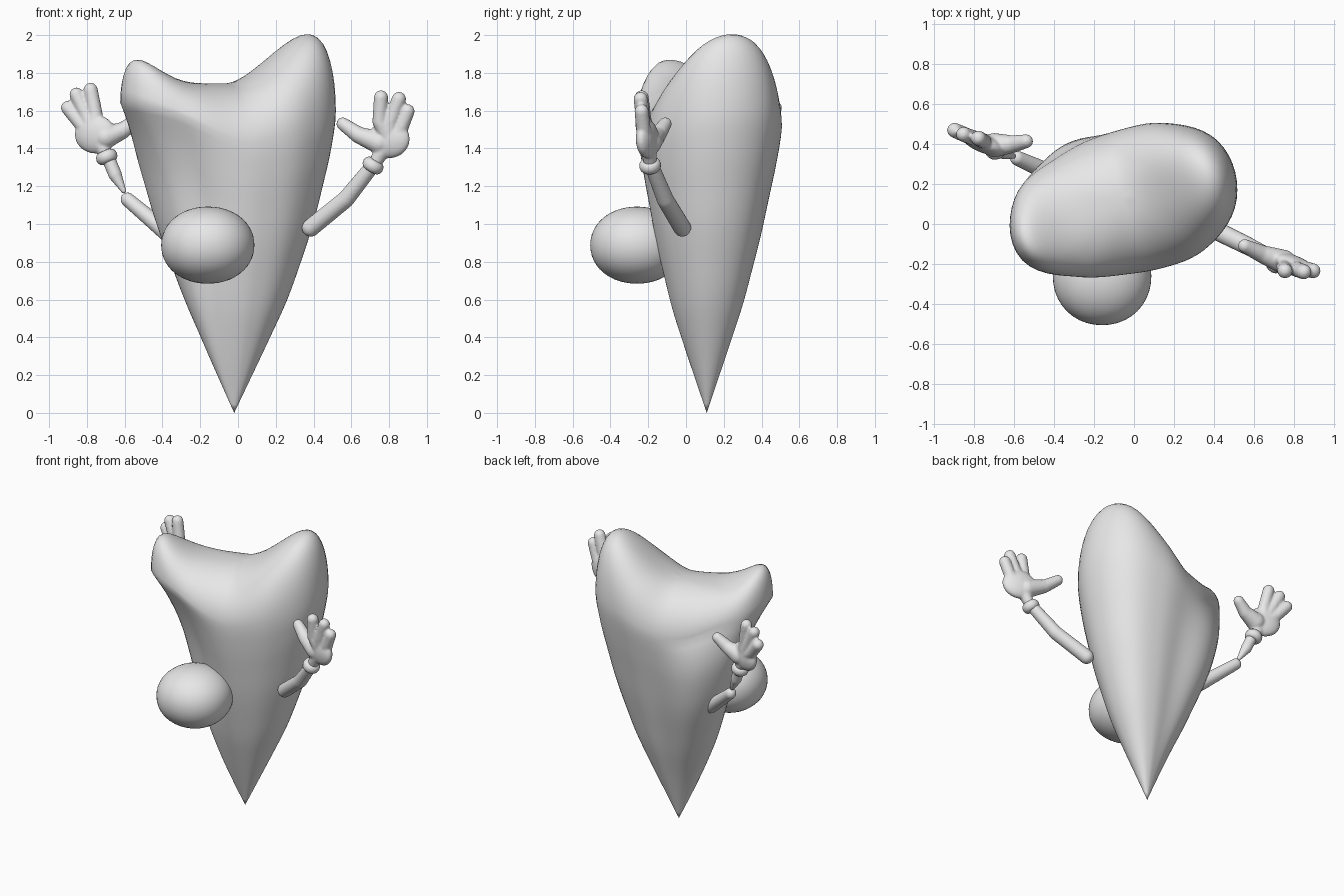
import bpy, bmesh, math
from mathutils import Vector, Matrix

cube = bpy.data.objects.get("Cube")
if cube:
    bpy.data.objects.remove(cube, do_unlink=True)

grey = bpy.data.materials.new("plain_grey")
grey.use_nodes = True
grey.diffuse_color = (0.8, 0.8, 0.8, 1)
grey.node_tree.nodes["Principled BSDF"].inputs["Base Color"].default_value = (0.8, 0.8, 0.8, 1)


def finish(bm, name, blend=0):
    """Turn a bmesh into a smooth object; blend fuses overlapping pieces."""
    bmesh.ops.recalc_face_normals(bm, faces=bm.faces[:])
    for f in bm.faces:
        f.smooth = True
    mesh = bpy.data.meshes.new(name)
    bm.to_mesh(mesh)
    bm.free()
    mesh.materials.append(grey)
    ob = bpy.data.objects.new(name, mesh)
    bpy.context.collection.objects.link(ob)
    if blend:
        m = ob.modifiers.new("fuse", "REMESH")
        m.mode, m.voxel_size, m.use_smooth_shade = "VOXEL", blend, True
        s = ob.modifiers.new("soften", "SMOOTH")
        s.factor, s.iterations = 0.5, 4


def catmull(vals, t):
    """Smooth value through evenly spaced samples that wrap around."""
    i = math.floor(t)
    u = t - i
    a, b, c, d = [vals[k % len(vals)] for k in (i - 1, i, i + 1, i + 2)]
    return b + 0.5 * u * (c - a + u * (2*a - 5*b + 4*c - d + u * (3*(b - c) + d - a)))


# Body: pointed cone whose rounded top is a ridge rising to two unequal horns
OUTLINE = [.575, .565, .44, .35, .34, .395, .54, .59, .45, .38, .40, .49]
WIDTH = [0, .165, .33, .49, .62, .74, .84, .935, 1.0, .98, -.165]
SEGS, SIDE, CAP = 80, 32, 20
TALL, SMALL = 17, 203


def toward(th, deg):
    return max(0, math.cos(th - math.radians(deg)))


def body_point(th, k, f):
    """k climbs the side from 0 to 1, f shrinks the cap from 1 to 0."""
    tall, small = toward(th, TALL), toward(th, SMALL)
    edge = 1.43 + 0.18 * tall ** 2 + 0.22 * small ** 2
    r = f * catmull(OUTLINE, th / math.tau * 12)
    if k < 1:
        swell = 2.2 * toward(th, 140) ** 6 - 1.6 * toward(th, 222) ** 4
        r *= catmull(WIDTH, k * 8) * (1 + swell * k * k * (1 - k))
        z = edge * k
    else:
        ridge = 1.745 + 1.88 * (r * tall) ** 1.75 + 4.7 * (r * small) ** 4
        z = edge + (ridge - edge) * math.sqrt(1 - f ** 2.2)
    cx, cy = -0.02 - 0.04 * k ** 3, 0.11 + 0.015 * k ** 3
    return cx + r * math.cos(th), cy + r * math.sin(th), z


bm = bmesh.new()
levels = [(i / SIDE, 1) for i in range(1, SIDE + 1)]
levels += [(1, math.cos(i / CAP * math.pi / 2)) for i in range(1, CAP)]
rings = [[bm.verts.new(body_point(j / SEGS * math.tau, k, f)) for j in range(SEGS)]
         for k, f in levels]
tip = bm.verts.new(body_point(0, 0, 1))
crown = bm.verts.new(body_point(0, 1, 0))
for j in range(SEGS):
    n = (j + 1) % SEGS
    bm.faces.new((tip, rings[0][n], rings[0][j]))
    bm.faces.new((crown, rings[-1][j], rings[-1][n]))
    for lo, hi in zip(rings, rings[1:]):
        bm.faces.new((lo[j], lo[n], hi[n], hi[j]))
finish(bm, "body")

# Nose: large, slightly boxy ball
bm = bmesh.new()
bmesh.ops.create_icosphere(bm, subdivisions=4, radius=1)
for v in bm.verts:
    v.co /= sum(abs(c) ** 2.08 for c in v.co) ** (1 / 2.08)
bm.transform(Matrix.LocRotScale((-0.16, -0.26, 0.888), None, (0.247, 0.247, 0.204)))
finish(bm, "nose")


def limb(bm, pts, radii):
    """Round-jointed tapered tube through the points."""
    pts = [Vector(p) for p in pts]
    for p, r in zip(pts, radii):
        bmesh.ops.create_uvsphere(bm, u_segments=16, v_segments=10, radius=r,
                                  matrix=Matrix.Translation(p))
    for p, q, r, s in zip(pts, pts[1:], radii, radii[1:]):
        d = q - p
        turn = d.to_track_quat("Z", "Y").to_matrix().to_4x4()
        bmesh.ops.create_cone(bm, cap_ends=True, segments=16, radius1=r, radius2=s,
                              depth=d.length, matrix=Matrix.Translation((p + q) / 2) @ turn)


def cuff(name, centre, axis):
    """Soft ring around the wrist."""
    bm = bmesh.new()
    turn = Vector(axis).to_track_quat("Z", "Y").to_matrix().to_4x4()
    place = Matrix.Translation(centre) @ turn
    around, across = 28, 12
    grid = []
    for i in range(around):
        a = i / around * math.tau
        row = []
        for j in range(across):
            b = j / across * math.tau
            r = 0.032 + 0.026 * math.cos(b)
            row.append(bm.verts.new(place @ Vector(
                (r * math.cos(a), r * math.sin(a), 0.033 * math.sin(b)))))
        grid.append(row)
    for i in range(around):
        for j in range(across):
            a, b = grid[i], grid[(i + 1) % around]
            n = (j + 1) % across
            bm.faces.new((a[j], b[j], b[n], a[n]))
    finish(bm, name)


def hand(name, wrist, palm, fingers, thumb):
    """Flat rounded palm, three fingers and a thumb fused together."""
    bm = bmesh.new()
    flat = Matrix.Rotation(math.radians(-21), 3, "Z").to_quaternion()
    bmesh.ops.create_uvsphere(bm, u_segments=24, v_segments=16, radius=1,
                              matrix=Matrix.LocRotScale(palm, flat, (0.116, 0.048, 0.102)))
    limb(bm, [wrist, palm], [0.036, 0.046])
    for base, end in fingers:
        limb(bm, [palm, base, end], [0.046, 0.039, 0.038])
    limb(bm, thumb, [0.062, 0.045, 0.035])
    finish(bm, name, 0.008)


# Left arm
bm = bmesh.new()
limb(bm, [(.385, -.02, .98), (.57, -.11, 1.13), (.73, -.19, 1.33)], [.048, .046, .038])
finish(bm, "left_arm", 0.008)
cuff("left_cuff", (.715, -.19, 1.31), (.5, -.15, .85))
hand("left_hand", (.73, -.19, 1.33), (.80, -.205, 1.45),
     [((.75, -.22, 1.54), (.757, -.235, 1.67)),
      ((.81, -.225, 1.54), (.852, -.24, 1.662)),
      ((.86, -.225, 1.50), (.898, -.235, 1.597))],
     [(.75, -.19, 1.43), (.64, -.15, 1.47), (.555, -.11, 1.53)])

# Right arm: upper arm and a separate thin forearm
bm = bmesh.new()
limb(bm, [(-.36, .23, .94), (-.585, .33, 1.13)], [.048, .038])
finish(bm, "right_upper_arm", 0.008)
bm = bmesh.new()
limb(bm, [(-.605, .34, 1.175), (-.65, .36, 1.26), (-.695, .38, 1.37)], [.014, .036, .036])
finish(bm, "right_forearm", 0.006)
cuff("right_cuff", (-.695, .38, 1.355), (-.35, .1, .9))
hand("right_hand", (-.70, .385, 1.37), (-.755, .405, 1.475),
     [((-.755, .415, 1.58), (-.78, .43, 1.71)),
      ((-.80, .43, 1.57), (-.855, .45, 1.685)),
      ((-.83, .44, 1.53), (-.9, .47, 1.615))],
     [(-.70, .395, 1.46), (-.61, .40, 1.495), (-.54, .415, 1.55)])
